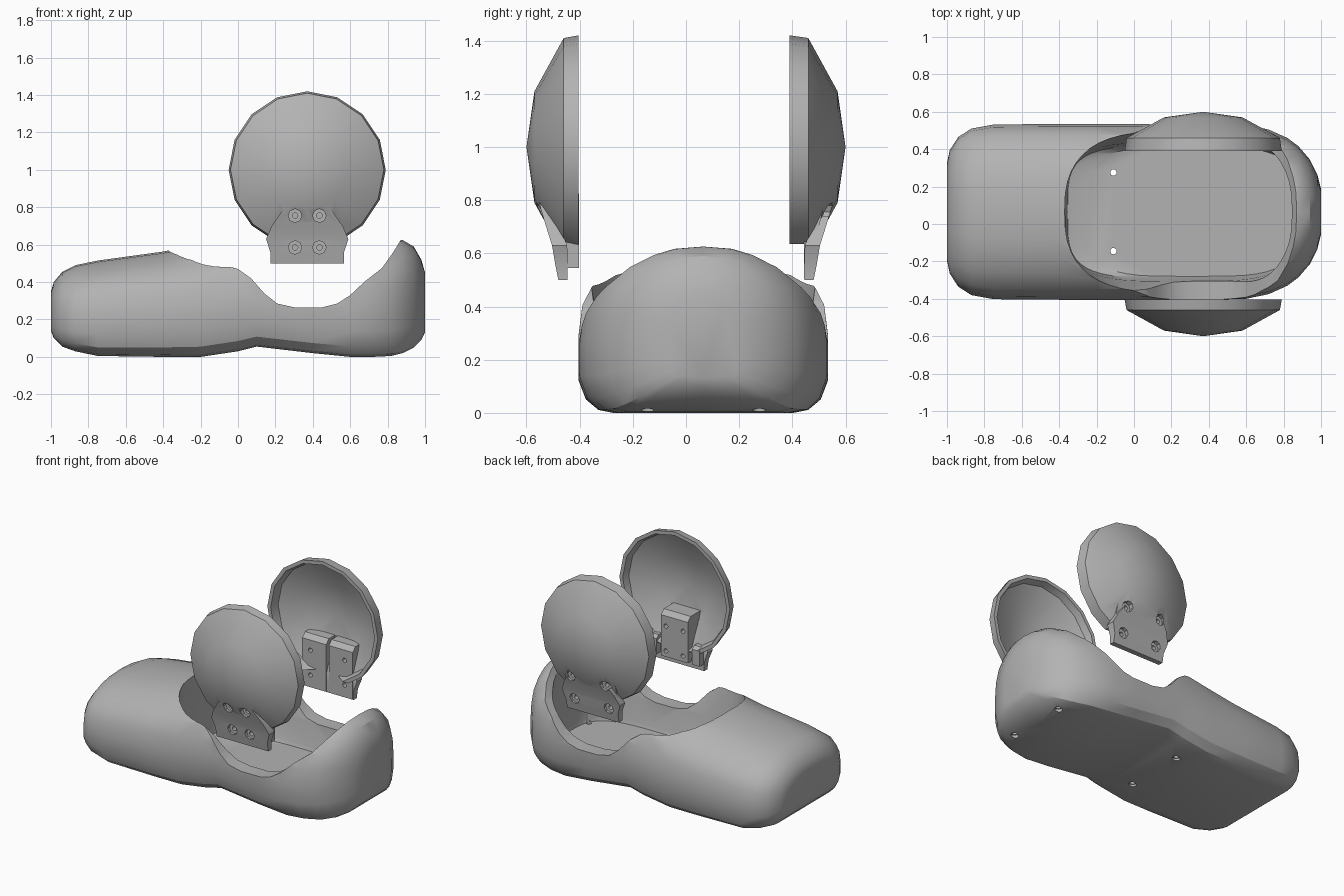
import bpy, bmesh, math
from mathutils import Matrix

if "Cube" in bpy.data.objects:
    bpy.data.objects.remove(bpy.data.objects["Cube"])

grey = bpy.data.materials.new("plain grey")
grey.use_nodes = True
grey.diffuse_color = (0.45, 0.45, 0.45, 1)
grey.node_tree.nodes["Principled BSDF"].inputs["Base Color"].default_value = (0.45, 0.45, 0.45, 1)

MID_Y = 0.065   # centre line of the base
CUP_X = 0.37    # centre of the ear cups
CUP_Z = 1.0


def finish(name, bm):
    bmesh.ops.remove_doubles(bm, verts=bm.verts, dist=0.0002)
    bmesh.ops.recalc_face_normals(bm, faces=bm.faces)
    mesh = bpy.data.meshes.new(name)
    bm.to_mesh(mesh)
    bm.free()
    mesh.materials.append(grey)
    obj = bpy.data.objects.new(name, mesh)
    bpy.context.collection.objects.link(obj)
    return obj


def loft(name, rings):
    """Skin closed rings of equal length and cap both ends."""
    bm = bmesh.new()
    rows = [[bm.verts.new(p) for p in ring] for ring in rings]
    n = len(rows[0])
    for a, b in zip(rows, rows[1:]):
        for i in range(n):
            j = (i + 1) % n
            bm.faces.new((a[i], a[j], b[j], b[i]))
    bm.faces.new(rows[0])
    bm.faces.new(rows[-1])
    return finish(name, bm)


def cylinder(name, centre, radius, depth, axis="Z", sides=16):
    bm = bmesh.new()
    turn = Matrix.Rotation(math.pi / 2, 4, "X") if axis == "Y" else Matrix()
    bmesh.ops.create_cone(bm, cap_ends=True, segments=sides, radius1=radius, radius2=radius,
                          depth=depth, matrix=Matrix.Translation(centre) @ turn)
    return finish(name, bm)


def combine(target, tool, operation):
    """Apply a boolean and discard the tool."""
    tool.hide_render = True
    mod = target.modifiers.new("join", "BOOLEAN")
    mod.object, mod.operation, mod.solver = tool, operation, "EXACT"
    bpy.ops.object.select_all(action="DESELECT")
    bpy.context.view_layer.objects.active = target
    target.select_set(True)
    bpy.ops.object.modifier_apply(modifier=mod.name)
    bpy.data.objects.remove(tool)


def smooth(obj, degrees=28):
    bpy.ops.object.select_all(action="DESELECT")
    bpy.context.view_layer.objects.active = obj
    obj.select_set(True)
    bpy.ops.object.shade_smooth_by_angle(angle=math.radians(degrees))


# Base: one arched section scaled along x (x, half width, bottom, top)
half = [(0, 1), (.3, .985), (.5, .945), (.7, .87), (.88, .75), (.97, .6),
        (1, .42), (1, .22), (.94, .09), (.84, .02), (.72, 0), (0, 0)]
section = half + [(-y, z) for y, z in reversed(half[1:-1])]
stations = [(-1, .26, .14, .35), (-.985, .33, .1, .4), (-.94, .4, .055, .455),
            (-.87, .445, .03, .49), (-.75, .467, .005, .515), (-.4, .47, 0, .563),
            (-.2, .47, 0, .605), (0, .47, .03, .64), (.1, .468, .055, .645), (.4, .47, .02, .62),
            (.6, .465, 0, .62), (.72, .44, 0, .63), (.82, .395, .005, .63),
            (.88, .35, .02, .625), (.94, .28, .05, .59), (.98, .2, .09, .52),
            (1, .12, .13, .45)]
base = loft("base_shell", [[(x, MID_Y + w * y, lo + (hi - lo) * z) for y, z in section]
                           for x, w, lo, hi in stations])


# Cavity, undercut below an oval rim
def oval(cx, a, b, z, power, count=48):
    ring = []
    for i in range(count):
        t = 2 * math.pi * i / count
        c, s = math.cos(t), math.sin(t)
        ring.append((cx + a * math.copysign(abs(c) ** (2 / power), c),
                     MID_Y + b * math.copysign(abs(s) ** (2 / power), s), z))
    return ring


cavity = loft("cavity_cutter", [oval(.31, .56, .345, .08, 4), oval(.26, .615, .355, .105, 4),
                                oval(.255, .62, .372, .27, 3.8), oval(.237, .608, .44, .5, 2.7),
                                oval(.237, .608, .45, .9, 2.5)])
combine(base, cavity, "DIFFERENCE")

# Dip across both side walls
dip = [(-.36, .9), (-.36, .56), (-.2, .525), (0, .47), (.07, .42), (.14, .34), (.21, .285), (.3, .265),
       (.45, .265), (.53, .285), (.6, .33), (.68, .405), (.77, .475), (.83, .56), (.87, .625), (.88, .9)]
combine(base, loft("dip_cutter", [[(x, y, z) for x, z in dip] for y in (-.8, .8)]), "DIFFERENCE")

# Screw holes through the floor
for x in (-.11, .84):
    for y in (MID_Y - .21, MID_Y + .21):
        combine(base, cylinder("hole_cutter", (x, y, .05), .017, .3), "DIFFERENCE")
        combine(base, cylinder("hole_cutter", (x, y, 0), .024, .05), "DIFFERENCE")
smooth(base)


# Cups: hollow faceted domes with a screwed neck
def prism(name, side, x0, x1, outline):
    return loft(name, [[(x, side * o, z) for o, z in outline] for x in (x0, x1)])


def dome(name, side, lip):
    profile = [(0, .6), (.21, .57), (.41, .46), (.42, lip),
               (.395, lip), (.38, .45), (.2, .535), (0, .568)]
    bm = bmesh.new()
    verts = [bm.verts.new((CUP_X, side * o, CUP_Z + r)) for r, o in profile]
    edges = [bm.edges.new(pair) for pair in zip(verts, verts[1:])]
    bmesh.ops.spin(bm, geom=verts + edges, cent=(CUP_X, 0, CUP_Z), axis=(0, 1, 0),
                   angle=2 * math.pi, steps=16)
    return finish(name, bm)


def neck(side):
    """Plate that fades into the dome (height, half width, inner, outer)."""
    levels = [(.5, .197, .445, .48), (.56, .197, .445, .492), (.63, .22, .447, .504),
              (.7, .19, .475, .526), (.77, .14, .51, .547), (.85, .07, .535, .561)]
    return loft("neck", [[(CUP_X - w, side * i, z), (CUP_X + w, side * i, z),
                          (CUP_X + w, side * o, z), (CUP_X - w, side * o, z)]
                         for z, w, i, o in levels])


def lobe(face, low):
    """Side outline of a tall screw block."""
    return [(face, low), (.462, low), (.485, .64), (.512, .75), (.54, .855), (face + .03, .855), (face, .825)]


ear = [(.403, .545), (.461, .545), (.482, .64), (.482, .67), (.425, .67), (.403, .65)]


def cup(name, side, lip, floor, screw_gap, blocks):
    obj = dome(name, side, lip)
    trim = [(.3, .3), (.7, .3), (.7, floor), (.3, floor)]
    combine(obj, prism("trim_cutter", side, -.3, 1, trim), "DIFFERENCE")
    combine(obj, neck(side), "UNION")
    for x0, x1, outline in blocks:
        combine(obj, prism("block", side, x0, x1, outline), "UNION")
    for x in (CUP_X - screw_gap, CUP_X + screw_gap):
        for z, seat in ((.585, .475), (.755, .515)):
            combine(obj, cylinder("screw_cutter", (x, side * .5, z), .015, .4, "Y", 12), "DIFFERENCE")
            combine(obj, cylinder("seat_cutter", (x, side * (seat + .1), z), .036, .2, "Y", 8), "DIFFERENCE")
    smooth(obj)


cup("front_cup", -1, .405, .625, .065,
    [(.268, .472, lobe(.403, .545)), (.178, .235, ear), (.505, .562, ear)])
cup("back_cup", 1, .39, .635, .13,
    [(.178, .36, lobe(.443, .503)), (.38, .562, lobe(.443, .503))])
